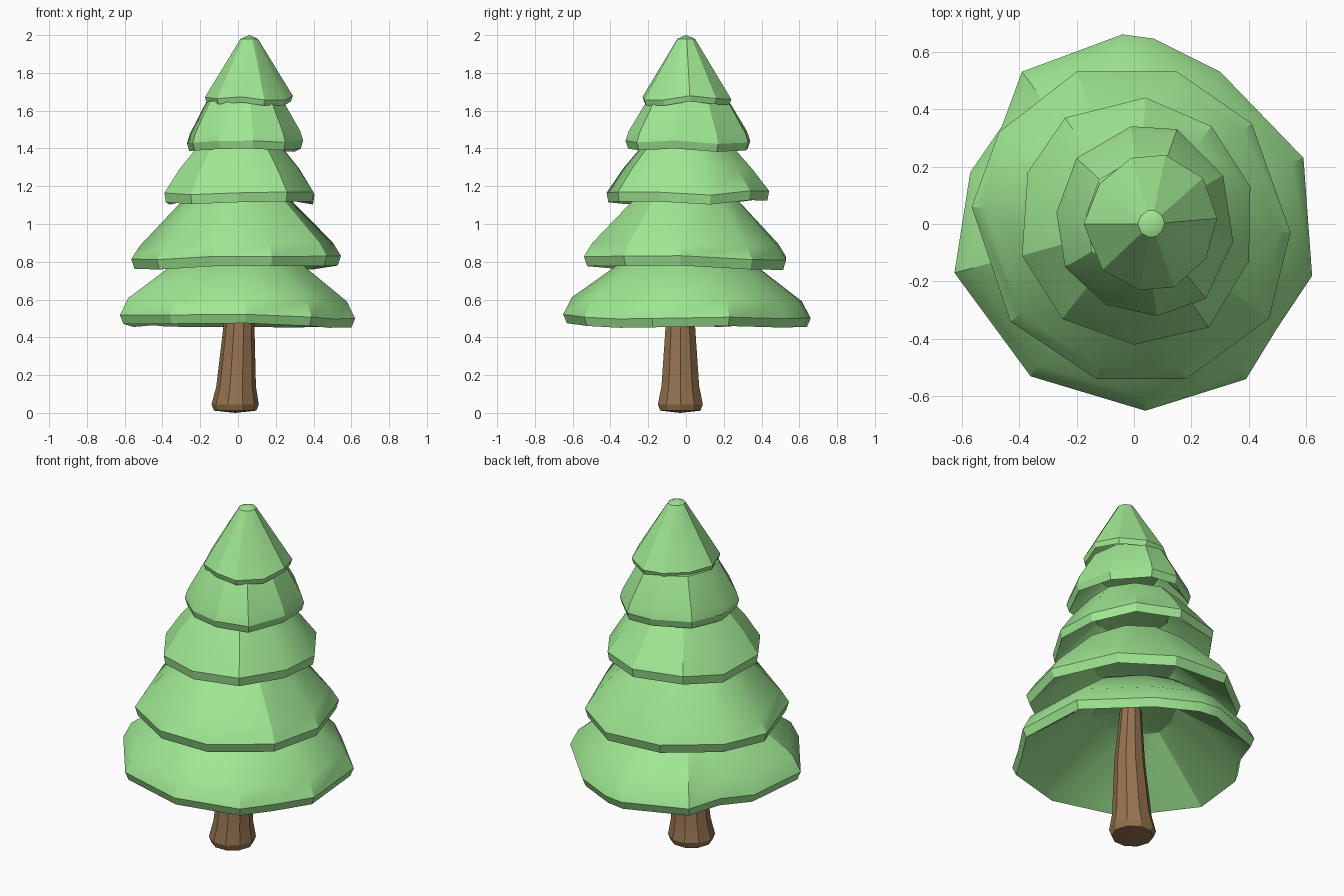
import bpy, bmesh, math, random

if "Cube" in bpy.data.objects:
    bpy.data.objects.remove(bpy.data.objects["Cube"])

random.seed(4)


def material(name, color):
    m = bpy.data.materials.new(name)
    m.diffuse_color = color
    m.use_nodes = True
    m.node_tree.nodes["Principled BSDF"].inputs["Base Color"].default_value = m.diffuse_color
    return m


green = material("needles", (0.35, 0.80, 0.29, 1))
brown = material("bark", (0.30, 0.17, 0.08, 1))


def loft(name, rings, tip_start, tip_end, mat):
    """Skin a stack of equal-sized rings and close both ends with fans."""
    bm = bmesh.new()
    loops = [[bm.verts.new(p) for p in ring] for ring in rings]
    n = len(loops[0])
    for a, b in zip(loops, loops[1:]):
        for i in range(n):
            j = (i + 1) % n
            bm.faces.new((a[i], a[j], b[j], b[i]))
    for loop, tip in ((loops[0], tip_start), (loops[-1], tip_end)):
        v = bm.verts.new(tip)
        for i in range(n):
            bm.faces.new((loop[i], loop[(i + 1) % n], v))
    bmesh.ops.recalc_face_normals(bm, faces=bm.faces)
    mesh = bpy.data.meshes.new(name)
    bm.to_mesh(mesh)
    bm.free()
    ob = bpy.data.objects.new(name, mesh)
    bpy.context.collection.objects.link(ob)
    mesh.materials.append(mat)
    bpy.ops.object.select_all(action='DESELECT')
    ob.select_set(True)
    bpy.context.view_layer.objects.active = ob
    bpy.ops.object.shade_smooth_by_angle(angle=math.radians(28))
    return ob


def tier(name, centre, outline, profile, top, inner, ceiling):
    """Hollow skirt of branches: profile is (scale, z) from top to rim."""
    cx, cy = centre
    wave = [random.uniform(-0.018, 0.018) for _ in outline]
    rim_z = profile[-1][1]
    full = profile + [(0.89, rim_z + 0.035), inner]
    rings = []
    for k, (s, z) in enumerate(full):
        # the rim waves up and down, the upper and inner rings stay level
        w = 0.8 if 0.85 < s else 0
        rings.append([(cx + (x - cx) * s, cy + (y - cy) * s, z + w * d)
                      for (x, y), d in zip(outline, wave)])
    loft(name, rings, (cx, cy, top), (cx, cy, ceiling), green)


# Foliage, from bottom to top
tier("bottom_branches", (0, 0),
     [(0.07, 0.645), (0.30, 0.53), (0.59, 0.23), (0.62, -0.18), (0.50, -0.36),
      (0.39, -0.54), (0.04, -0.65), (-0.36, -0.53), (-0.625, -0.17),
      (-0.57, 0.18), (-0.46, 0.34), (-0.39, 0.53), (-0.04, 0.66)],
     [(0.50, 0.81), (0.93, 0.60), (1, 0.51), (0.97, 0.463)],
     0.90, (0.36, 0.74), 0.77)

tier("lower_branches", (0, 0),
     [(0.15, 0.53), (0.41, 0.35), (0.545, -0.03), (0.47, -0.33), (0.18, -0.54),
      (-0.13, -0.54), (-0.43, -0.34), (-0.565, 0.06), (-0.47, 0.32), (-0.20, 0.53)],
     [(0.51, 1.13), (0.92, 0.89), (1, 0.82), (0.97, 0.768)],
     1.20, (0.40, 1.04), 1.08)

tier("middle_branches", (0.01, 0),
     [(0.04, 0.44), (0.27, 0.34), (0.405, 0.13), (0.40, -0.13), (0.26, -0.36),
      (0.0, -0.42), (-0.25, -0.33), (-0.39, -0.11), (-0.37, 0.18), (-0.24, 0.37)],
     [(0.58, 1.40), (0.80, 1.29), (1, 1.165), (0.98, 1.115)],
     1.45, (0.45, 1.32), 1.35)

tier("upper_branches", (0.035, 0.01),
     [(-0.01, 0.34), (0.15, 0.33), (0.31, 0.17), (0.345, -0.06), (0.25, -0.26),
      (0.08, -0.32), (-0.10, -0.28), (-0.24, -0.15), (-0.27, 0.04), (-0.20, 0.23)],
     [(0.66, 1.65), (0.95, 1.48), (1, 1.43), (0.96, 1.388)],
     1.70, (0.50, 1.57), 1.60)

tier("tree_top", (0.06, 0.0),
     [(-0.01, 0.23), (0.11, 0.24), (0.24, 0.16), (0.29, 0.02), (0.25, -0.12),
      (0.14, -0.22), (0.02, -0.23), (-0.11, -0.16), (-0.175, 0.0), (-0.12, 0.14)],
     [(0.20, 1.98), (1, 1.67), (0.96, 1.64)],
     2.0, (0.35, 1.84), 1.87)

# Trunk: flared foot, slight taper, leaning into the foliage
trunk = [(-0.015, -0.03, 0.112, 0.012), (-0.015, -0.03, 0.125, 0.045),
         (-0.01, -0.03, 0.105, 0.14), (0.005, -0.03, 0.082, 0.46),
         (0.005, -0.02, 0.055, 0.80)]
rings = []
for cx, cy, r, z in trunk:
    rings.append([(cx + r * math.cos(i * math.tau / 10),
                   cy + r * math.sin(i * math.tau / 10), z) for i in range(10)])
loft("trunk", rings, (-0.015, -0.03, 0.0), (0.005, -0.02, 0.82), brown)
